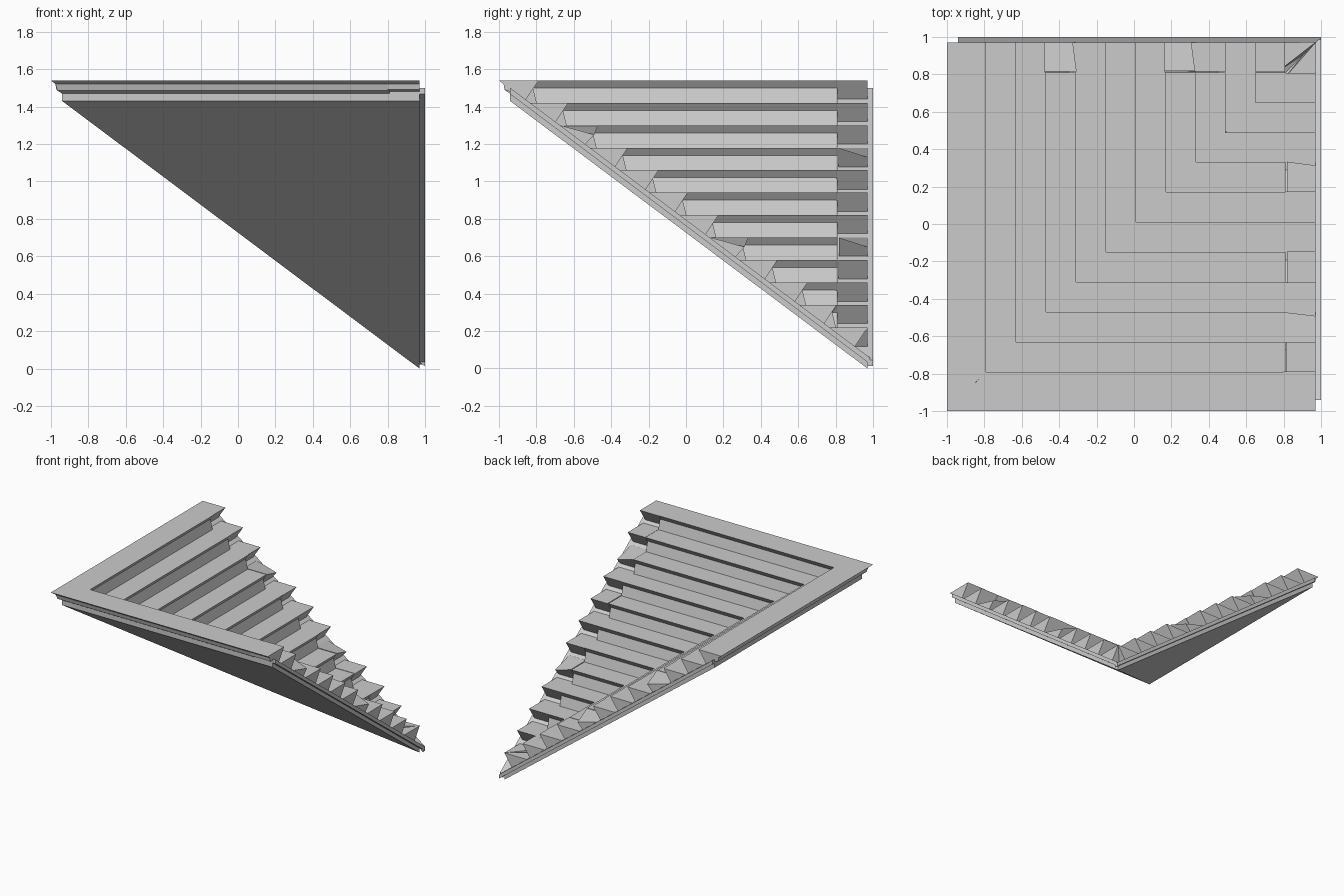
import bpy, bmesh, random

if "Cube" in bpy.data.objects:
    bpy.data.objects.remove(bpy.data.objects["Cube"])

random.seed(4)
ROWS, RUN, RISE = 12, 0.16, 0.12      # steps per flight
EDGE = 0.97                           # outer end of each flight


def prism(bm, profile, near, far, swap, chip=0.0, cap_near=True):
    """Run a (u, z) profile along v; near(u) gives a straight or mitred start."""
    place = (lambda u, v, z: (v, u, z)) if swap else (lambda u, v, z: (u, v, z))
    a = [bm.verts.new(place(u, near(u), z)) for u, z in profile]
    b = []
    for i, (u, z) in enumerate(profile):
        drop = chip if i == 0 else 0.0          # worn outer nose corner
        b.append(bm.verts.new(place(u - drop * 0.4, far, z - drop)))
    n = len(profile)
    for i in range(n):
        j = (i + 1) % n
        try:
            bm.faces.new((a[i], a[j], b[j], b[i]))
        except ValueError:
            pass
    if cap_near:
        bm.faces.new(a[::-1])
    bm.faces.new(b)


def finish(bm, name):
    bmesh.ops.recalc_face_normals(bm, faces=bm.faces)
    bmesh.ops.triangulate(bm, faces=[f for f in bm.faces if len(f.verts) > 4])
    me = bpy.data.meshes.new(name)
    bm.to_mesh(me)
    bm.free()
    ob = bpy.data.objects.new(name, me)
    bpy.context.collection.objects.link(ob)
    return ob


def mitre(u):
    return u


def nose(k):
    return -0.79 + RUN * k, 1.54 - RISE * k


def flight(side, swap, chipped):
    # treads with undercut nosings and leaning risers, mitred at the diagonal
    steps = [(-0.94, 1.47), (-0.965, 1.485), (-0.975, 1.52), (-1.0, 1.54)]
    for k in range(ROWS - 1):
        u, z = nose(k)
        steps += [(u, z), (u - 0.028, z - 0.04), (u - 0.008, z - RISE)]
    steps.append((0.80, 0.185))
    bm = bmesh.new()
    prism(bm, steps, mitre, 0.81, swap)
    finish(bm, side + "_treads")

    # wedge-shaped end blocks along the outer edge
    bm = bmesh.new()
    for k in range(ROWS):
        u, z = nose(k)
        u += random.uniform(-0.006, 0.004)
        inner = 0.808 + random.uniform(-0.012, 0.012)
        block = [(u, z), (u - 0.07, z - 0.105)]
        if k == 0:
            block += [(-0.94, 1.48), (-0.97, 1.49), (-0.975, 1.52), (-1.0, 1.54)]
        else:
            block += [(u - 0.215, z - 0.005), (u - 0.2, z)]
        prism(bm, block, lambda v: max(v, inner), EDGE, swap,
              0.05 if k in chipped else 0.0)
    finish(bm, side + "_end_blocks")

    # sloping slab underneath
    bm = bmesh.new()
    prism(bm, [(-0.94, 1.50), (-0.94, 1.43), (EDGE, 0.0), (EDGE, 0.068)],
          mitre, EDGE, swap)
    finish(bm, side + "_slab")

    # thin stringer along the outer side of the slab
    end = 0.985 if swap else 1.0
    drop = 0.75 * (end + 0.94)
    bm = bmesh.new()
    prism(bm, [(-0.94, 1.50), (-0.94, 1.467), (end, 1.467 - drop), (end, 1.50 - drop)],
          lambda u: EDGE, 1.0, swap)
    finish(bm, side + "_stringer")


flight("left", False, (3, 7))
flight("front", True, (2, 7))
